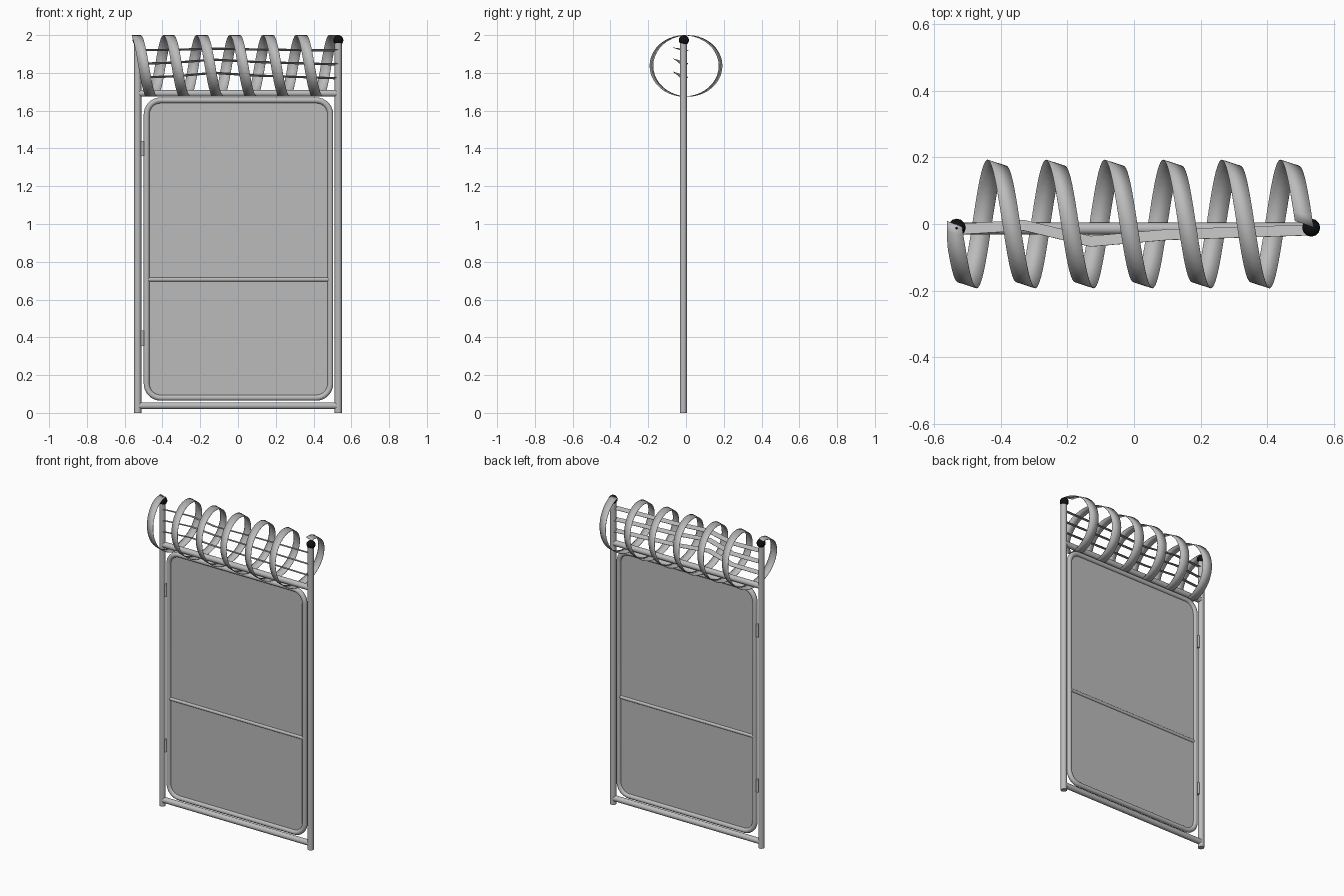
import bpy, bmesh, math
from mathutils import Vector

cube = bpy.data.objects.get("Cube")
if cube:
    bpy.data.objects.remove(cube, do_unlink=True)

Y = -0.014  # plane of the gate


def material(name, rgb):
    m = bpy.data.materials.new(name)
    m.use_nodes = True
    m.diffuse_color = (*rgb, 1)
    m.node_tree.nodes["Principled BSDF"].inputs["Base Color"].default_value = (*rgb, 1)
    return m


steel = material("grey_steel", (0.5, 0.5, 0.5))
black = material("black_plastic", (0.005, 0.005, 0.005))


def finish(obj, name, mat=steel, smooth=True):
    obj.name = name
    obj.data.materials.clear()
    obj.data.materials.append(mat)
    if smooth:
        bpy.ops.object.select_all(action='DESELECT')
        obj.select_set(True)
        bpy.context.view_layer.objects.active = obj
        bpy.ops.object.shade_smooth_by_angle(angle=math.radians(40))
    return obj


def tube(name, a, b, r, sides=16):
    a, b = Vector(a), Vector(b)
    d = b - a
    bpy.ops.mesh.primitive_cylinder_add(
        vertices=sides, radius=r, depth=d.length, location=(a + b) / 2,
        rotation=d.to_track_quat('Z', 'Y').to_euler())
    return finish(bpy.context.object, name)


def mesh_object(bm, name):
    me = bpy.data.meshes.new(name)
    bm.to_mesh(me)
    bm.free()
    obj = bpy.data.objects.new(name, me)
    bpy.context.collection.objects.link(obj)
    return obj


def ribbon(name, path, half, thickness, smooth=True):
    """Sweep a flat strip along a path, its width along a fixed direction."""
    bm = bmesh.new()
    half = Vector(half)
    rows = []
    for p in path:
        row = []
        for s in (-1, 1):
            v = Vector(p) + s * half
            v.x = min(max(v.x, -0.56), 0.55)
            row.append(bm.verts.new(v))
        rows.append(row)
    for (a, b), (c, d) in zip(rows, rows[1:]):
        bm.faces.new((a, b, d, c))
    obj = mesh_object(bm, name)
    mod = obj.modifiers.new("thickness", 'SOLIDIFY')
    mod.thickness = thickness
    mod.offset = 0
    return finish(obj, name, smooth=smooth)


def rounded_outline(x0, x1, z0, z1, r, steps=8):
    pts = []
    corners = [(x1 - r, z1 - r), (x0 + r, z1 - r), (x0 + r, z0 + r), (x1 - r, z0 + r)]
    for i, (cx, cz) in enumerate(corners):
        for k in range(steps + 1):
            a = math.pi / 2 * (i + k / steps)
            pts.append(Vector((cx + r * math.cos(a), Y, cz + r * math.sin(a))))
    return pts


# Posts with black ball caps
for side, x in (("right", -0.531), ("left", 0.531)):
    tube(f"{side}_post", (x, Y, 0), (x, Y, 1.975), 0.019)
    bpy.ops.mesh.primitive_uv_sphere_add(segments=12, ring_count=8, radius=0.027,
                                         location=(x, Y + 0.003, 1.973))
    finish(bpy.context.object, f"{side}_post_cap", black, smooth=False)

# Fixed cross bars
for name, z in (("bottom_bar", 0.038), ("top_bar", 1.692)):
    tube(name, (-0.525, Y, z), (0.525, Y, z), 0.018)

# Rounded tubular leaf frame
outline = rounded_outline(-0.484, 0.489, 0.08, 1.655, 0.075)
curve = bpy.data.curves.new("leaf_frame", 'CURVE')
curve.dimensions = '3D'
curve.bevel_depth = 0.016
curve.bevel_resolution = 3
spline = curve.splines.new('POLY')
spline.points.add(len(outline) - 1)
for pt, p in zip(spline.points, outline):
    pt.co = (*p, 1)
spline.use_cyclic_u = True
frame = bpy.data.objects.new("leaf_frame", curve)
bpy.context.collection.objects.link(frame)
bpy.ops.object.select_all(action='DESELECT')
frame.select_set(True)
bpy.context.view_layer.objects.active = frame
bpy.ops.object.convert(target='MESH')
finish(bpy.context.object, "leaf_frame")

# Sheet panel filling the leaf
bm = bmesh.new()
bm.faces.new([bm.verts.new(p) for p in outline])
panel = mesh_object(bm, "leaf_panel")
mod = panel.modifiers.new("thickness", 'SOLIDIFY')
mod.thickness = 0.004
mod.offset = 0
finish(panel, "leaf_panel", smooth=False)

# Middle rail and hinges
tube("middle_rail", (-0.475, Y, 0.706), (0.48, Y, 0.706), 0.011)
for name, z in (("lower_hinge", 0.395), ("upper_hinge", 1.4)):
    tube(name, (-0.506, Y, z - 0.04), (-0.506, Y, z + 0.04), 0.011, 12)

# Coiled strip above the gate
turns, steps = 6, 40
coil = []
for i in range(turns * steps + 1):
    t = i / steps
    a = 2 * math.pi * t
    coil.append((-0.543 + 0.1755 * t, -0.183 * math.sin(a), 1.837 + 0.162 * math.cos(a)))
ribbon("coil", coil, (0.028, -0.009, 0), 0.002)

# Three slack flat wires running through the coil
sag = [(-0.53, -0.016, 0), (-0.33, -0.004, 0.008), (-0.13, -0.052, 0.028),
       (0.1, -0.032, 0.012), (0.53, -0.018, -0.004)]
for name, z, lift in (("upper_wire", 1.92, 0.3), ("middle_wire", 1.848, 0.8),
                      ("lower_wire", 1.775, 0.9)):
    ribbon(name, [(x, y, z + lift * dz) for x, y, dz in sag],
           (0, 0.016, -0.005), 0.002, smooth=False)
